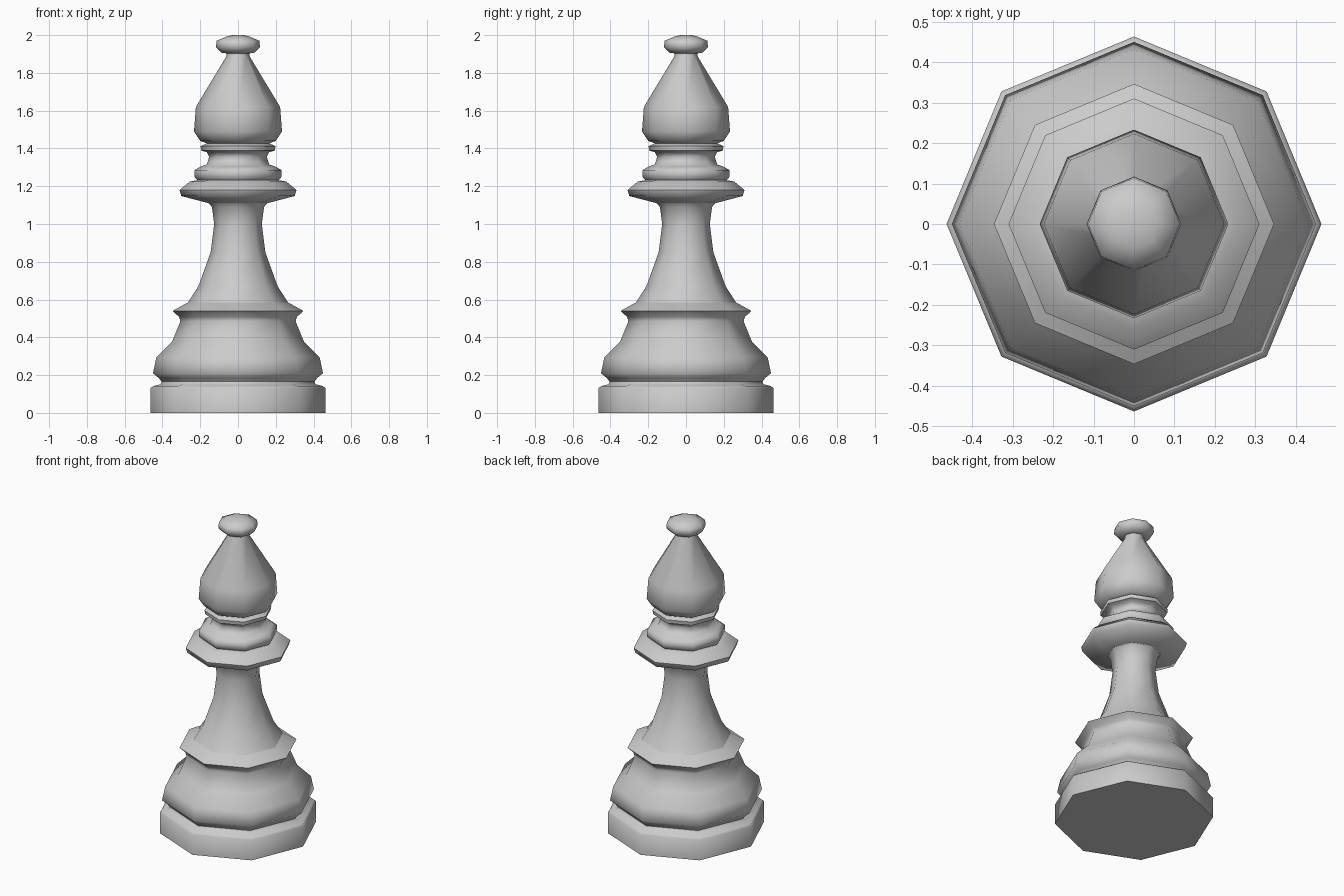
import bpy, bmesh
from math import cos, sin, radians, pi

if "Cube" in bpy.data.objects:
    bpy.data.objects.remove(bpy.data.objects["Cube"])

SIDES = 8


def lathe(name, profile, cap_bottom=False, cap_top=False):
    """Turn an (radius, height) profile into an eight-sided part."""
    bm = bmesh.new()
    rings = [[bm.verts.new((r * cos(2 * pi * i / SIDES), r * sin(2 * pi * i / SIDES), z))
              for i in range(SIDES)] for r, z in profile]
    for low, high in zip(rings, rings[1:]):
        for i in range(SIDES):
            j = (i + 1) % SIDES
            bm.faces.new((low[i], low[j], high[j], high[i]))
    if cap_bottom:
        bm.faces.new(rings[0][::-1])
    if cap_top:
        bm.faces.new(rings[-1])
    mesh = bpy.data.meshes.new(name)
    bm.to_mesh(mesh)
    bm.free()
    obj = bpy.data.objects.new(name, mesh)
    bpy.context.collection.objects.link(obj)
    bpy.ops.object.select_all(action='DESELECT')
    obj.select_set(True)
    bpy.context.view_layer.objects.active = obj
    bpy.ops.object.shade_smooth_by_angle(angle=radians(60))
    return obj


# Flat foot
lathe("foot", [(.463, 0), (.463, .13), (.45, .142), (.41, .152), (.405, .165)],
      cap_bottom=True)

# Rounded base above the foot, up to its upper lip
lathe("base", [(.405, .165), (.42, .185), (.45, .21), (.432, .295), (.35, .375),
               (.305, .485), (.312, .508), (.346, .54), (.265, .585)])

# Tapered stem
lathe("stem", [(.265, .585), (.21, .67), (.145, .85), (.126, 1.0), (.138, 1.09), (.155, 1.11)])

# Wide collar disc
lathe("collar", [(.155, 1.11), (.3, 1.148), (.31, 1.18), (.255, 1.225), (.215, 1.232)])

# Stacked neck rings
lathe("neck_rings", [(.215, 1.232), (.231, 1.25), (.231, 1.285), (.2, 1.303), (.165, 1.315),
                     (.153, 1.355), (.165, 1.38), (.195, 1.389), (.198, 1.412), (.165, 1.427)])

# Pointed head
lathe("head", [(.165, 1.427), (.2, 1.44), (.233, 1.49), (.223, 1.62), (.06, 1.89), (.06, 1.903)])

# Small knob on top
lathe("knob", [(.06, 1.903), (.087, 1.907), (.117, 1.935), (.113, 1.97), (.06, 1.993), (.03, 2.0)],
      cap_top=True)
